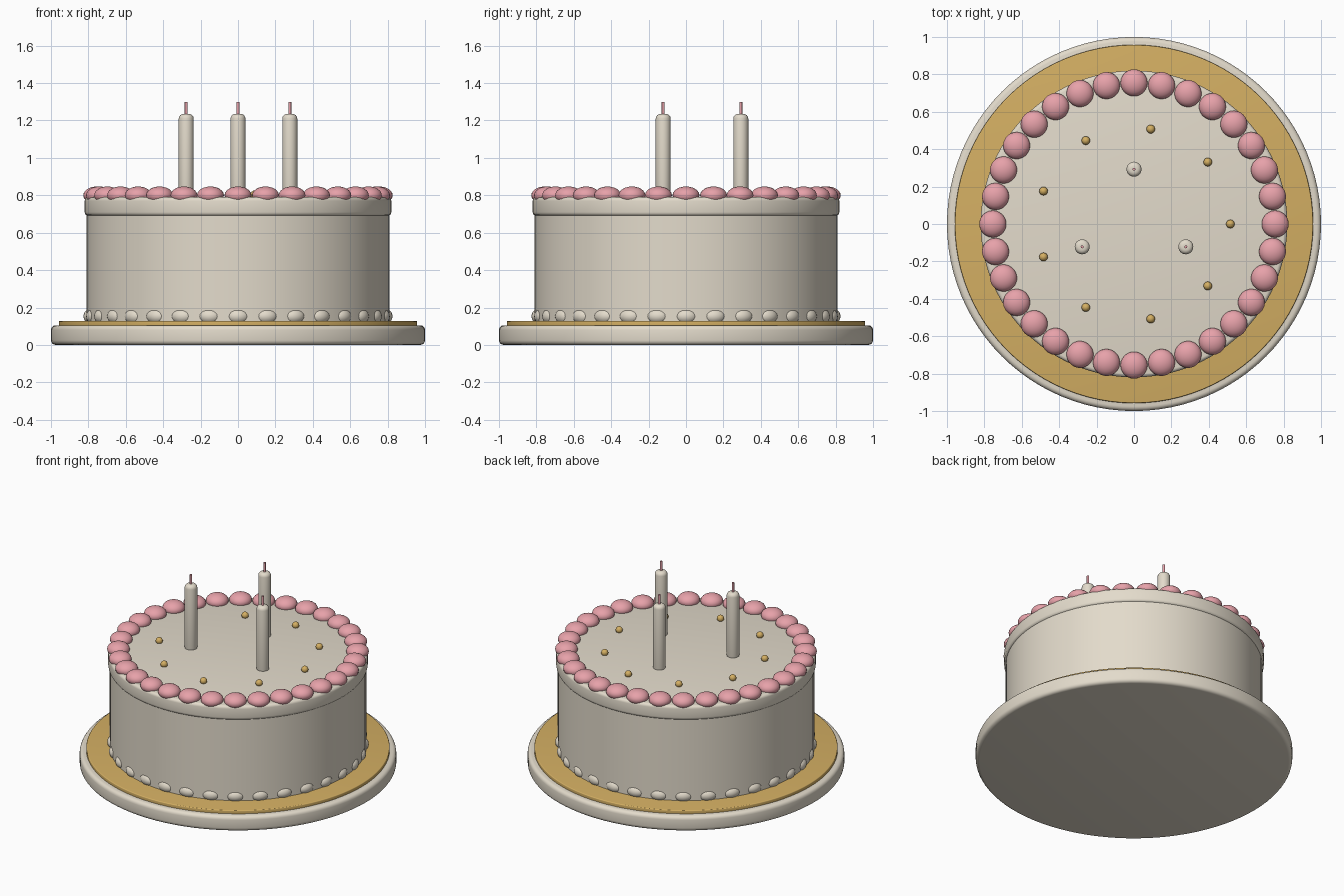
import bpy
import math

if "Cube" in bpy.data.objects:
    bpy.data.objects.remove(bpy.data.objects["Cube"], do_unlink=True)


def material(name, colour):
    mat = bpy.data.materials.new(name)
    mat.use_nodes = True
    mat.diffuse_color = (*colour, 1)
    mat.node_tree.nodes["Principled BSDF"].inputs["Base Color"].default_value = (*colour, 1)
    return mat


cream = material("cream", (0.77, 0.71, 0.60))
gold = material("gold", (0.66, 0.43, 0.125))
pink = material("pink", (0.80, 0.36, 0.40))


def finish(name, mat):
    obj = bpy.context.object
    obj.name = name
    obj.data.materials.append(mat)
    return obj


def disc(name, mat, radius, bottom, top, bevel=0, x=0, y=0, sides=96):
    """Upright cylinder between two heights with rounded rims."""
    bpy.ops.mesh.primitive_cylinder_add(
        vertices=sides, radius=radius, depth=top - bottom, location=(x, y, (bottom + top) / 2))
    obj = finish(name, mat)
    if bevel:
        mod = obj.modifiers.new("rounded_rim", "BEVEL")
        mod.width = bevel
        mod.segments = 4
        mod.limit_method = "ANGLE"
        mod.angle_limit = math.radians(40)
        bpy.ops.object.modifier_apply(modifier=mod.name)
    bpy.ops.object.shade_smooth_by_angle()
    return obj


def bead_ring(name, mat, count, ring, z, size, segments=24):
    """Ring of squashed spheres, size = radial, tangential, vertical."""
    for i in range(count):
        a = math.tau * i / count
        bpy.ops.mesh.primitive_uv_sphere_add(
            segments=segments, ring_count=segments // 2, radius=1, scale=size,
            location=(ring * math.cos(a), ring * math.sin(a), z), rotation=(0, 0, a))
        finish(f"{name}_{i + 1}", mat)
        bpy.ops.object.shade_smooth()


# Stand and gold board
disc("cake_stand", cream, 1.0, 0, 0.105, 0.025)
disc("gold_board", gold, 0.958, 0.095, 0.128, 0.006)

# Cake body and icing lid
disc("cake_body", cream, 0.81, 0.12, 0.75)
disc("icing_lid", cream, 0.82, 0.69, 0.79, 0.02)

# Piped borders and gold pearls
bead_ring("base_piping", cream, 32, 0.78, 0.153, (0.046, 0.062, 0.043))
bead_ring("top_piping", pink, 32, 0.755, 0.8, (0.072, 0.072, 0.047))
bead_ring("gold_pearl", gold, 9, 0.515, 0.803, (0.023, 0.023, 0.023), 16)

# Candles with wicks
for i, (x, y) in enumerate([(0, 0.293), (0.277, -0.122), (-0.277, -0.122)], 1):
    disc(f"candle_{i}", cream, 0.04, 0.77, 1.235, 0.025, x, y, 32)
    disc(f"wick_{i}", pink, 0.008, 1.22, 1.298, 0, x, y, 12)
